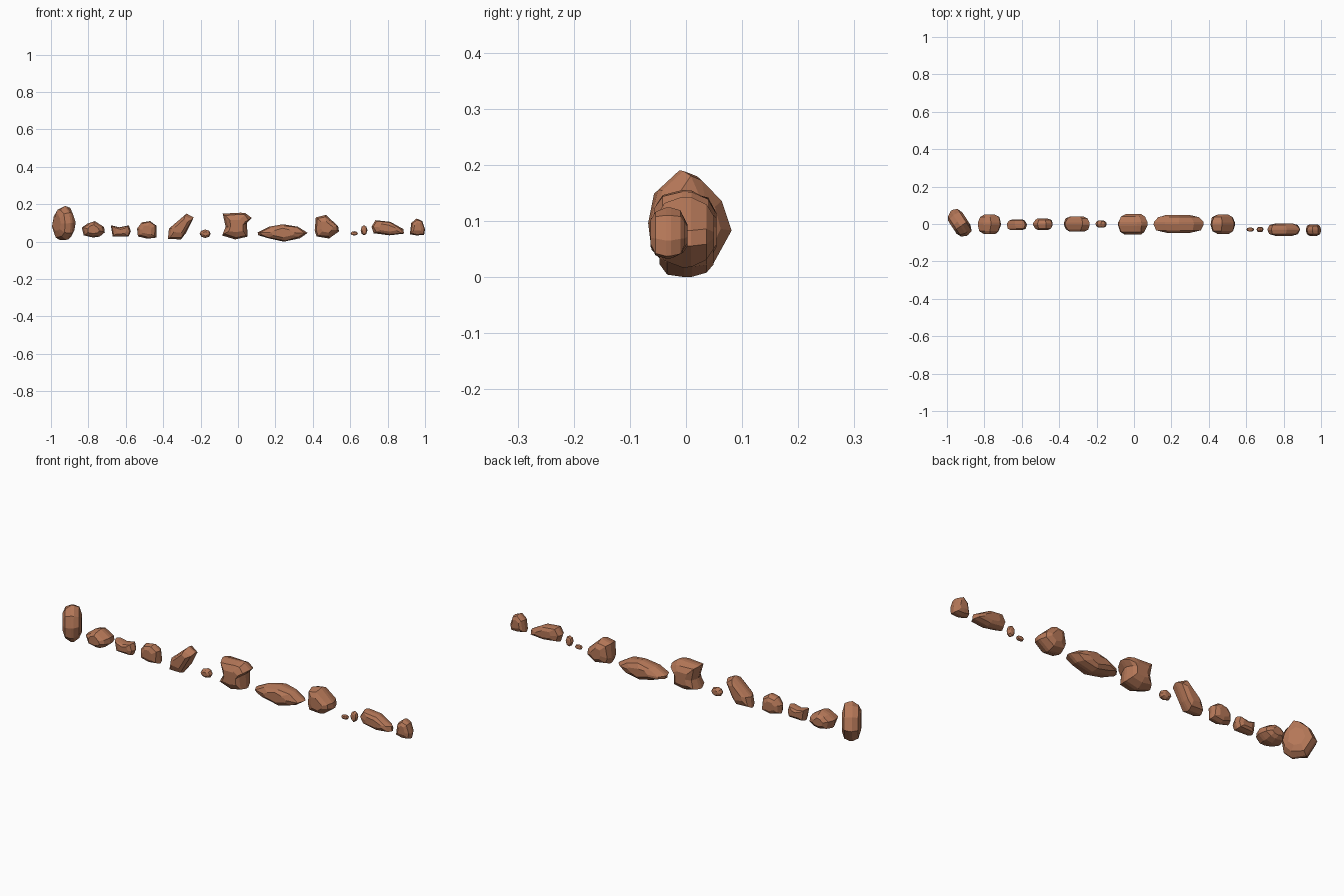
import bpy, bmesh, math, random
from mathutils import Matrix, Vector

if "Cube" in bpy.data.objects:
    bpy.data.objects.remove(bpy.data.objects["Cube"])

random.seed(4)
clay = bpy.data.materials.new("clay brown")
clay.diffuse_color = (0.46, 0.185, 0.097, 1)
clay.use_nodes = True
clay.node_tree.nodes["Principled BSDF"].inputs["Base Color"].default_value = clay.diffuse_color

# cross-section layers through the depth of a rock: (depth, scale)
LAYERS = [(-1, 0.5), (-0.72, 0.84), (-0.1, 1), (0.2, 0.99), (0.74, 0.83), (1, 0.48)]


def rock(name, profile, y0, y1, spin=0.0, origin=(0, 0)):
    """Faceted rock lofted from its front outline between y0 and y1."""
    xs = [p[0] for p in profile]
    zs = [p[1] for p in profile]
    cx, cz = (min(xs) + max(xs)) / 2, (min(zs) + max(zs)) / 2
    w, h = max(xs) - min(xs), max(zs) - min(zs)
    my, hy = (y0 + y1) / 2, (y1 - y0) / 2
    bm = bmesh.new()
    rings = []
    for depth, s in LAYERS:
        j = 0.0 if s > 0.9 else 0.035
        ring = []
        for x, z in profile:
            ring.append(bm.verts.new((
                cx + (x - cx) * s + random.uniform(-j, j) * w,
                my + depth * hy,
                cz + (z - cz) * s + random.uniform(-j, j) * h)))
        rings.append(ring)
    n = len(profile)
    for a, b in zip(rings, rings[1:]):
        for i in range(n):
            k = (i + 1) % n
            bm.faces.new((a[i], a[k], b[k], b[i]))
    bm.faces.new(rings[0])
    bm.faces.new(rings[-1])
    bmesh.ops.recalc_face_normals(bm, faces=bm.faces)
    bm.transform(Matrix.Translation(Vector((*origin, 0))) @ Matrix.Rotation(spin, 4, 'Z'))
    me = bpy.data.meshes.new(name)
    bm.to_mesh(me)
    bm.free()
    me.materials.append(clay)
    ob = bpy.data.objects.new(name, me)
    bpy.context.collection.objects.link(ob)


def pebble(name, x0, x1, z0, z1, y0, y1):
    """Small rounded stone with an eight-sided outline."""
    prof = [((x0 + x1) / 2 + (x1 - x0) / 2 * math.cos(i * math.pi / 4),
             (z0 + z1) / 2 + (z1 - z0) / 2 * math.sin(i * math.pi / 4)) for i in range(8)]
    rock(name, prof, y0, y1)


# tall slab standing diagonally at the left end
rock("tall_slab_rock", [(-.082, .08), (-.055, .14), (-.015, .18), (.015, .19), (.06, .155),
                        (.076, .1), (.068, .045), (.03, .01), (-.035, .01)],
     -.044, .044, math.radians(-57), (-.932, .003))

# left group
rock("round_rock", [(-.835, .075), (-.805, .097), (-.765, .11), (-.716, .078), (-.712, .05),
                    (-.74, .027), (-.775, .022), (-.825, .034)], -.053, .05)
rock("flat_rock", [(-.68, .088), (-.635, .077), (-.583, .087), (-.573, .055),
                   (-.585, .028), (-.67, .028)], -.033, .025)
rock("block_rock", [(-.54, .07), (-.515, .103), (-.47, .11), (-.437, .086), (-.435, .022),
                    (-.485, .016), (-.535, .028)], -.033, .03)
rock("leaning_rock", [(-.375, .015), (-.369, .07), (-.275, .15), (-.237, .13), (-.277, .048),
                      (-.305, .012)], -.041, .04)
pebble("left_pebble", -.205, -.146, .02, .065, -.018, .018)

# middle group
rock("beaked_rock", [(-.082, .15), (.016, .155), (.04, .152), (.073, .127), (.047, .1),
                     (.052, .027), (-.015, .012), (-.085, .033), (-.066, .08)], -.057, .054)
rock("long_rock", [(.105, .05), (.165, .08), (.24, .093), (.32, .08), (.373, .047),
                   (.33, .018), (.245, .0), (.155, .02), (.108, .035)], -.047, .049)
rock("wedge_rock", [(.416, .13), (.47, .143), (.535, .083), (.54, .055), (.487, .017),
                    (.42, .028), (.41, .06)], -.053, .05)

# right group
pebble("tiny_pebble", .602, .641, .033, .056, -.039, -.02)
pebble("upright_pebble", .656, .692, .034, .088, -.043, -.016)
rock("sloping_rock", [(.714, .08), (.735, .115), (.815, .106), (.885, .067), (.887, .043),
                      (.81, .034), (.725, .045)], -.063, .003)
rock("end_rock", [(.919, .04), (.926, .1), (.955, .124), (.985, .11), (1.0, .065),
                  (.995, .037), (.955, .033)], -.063, -.002)
